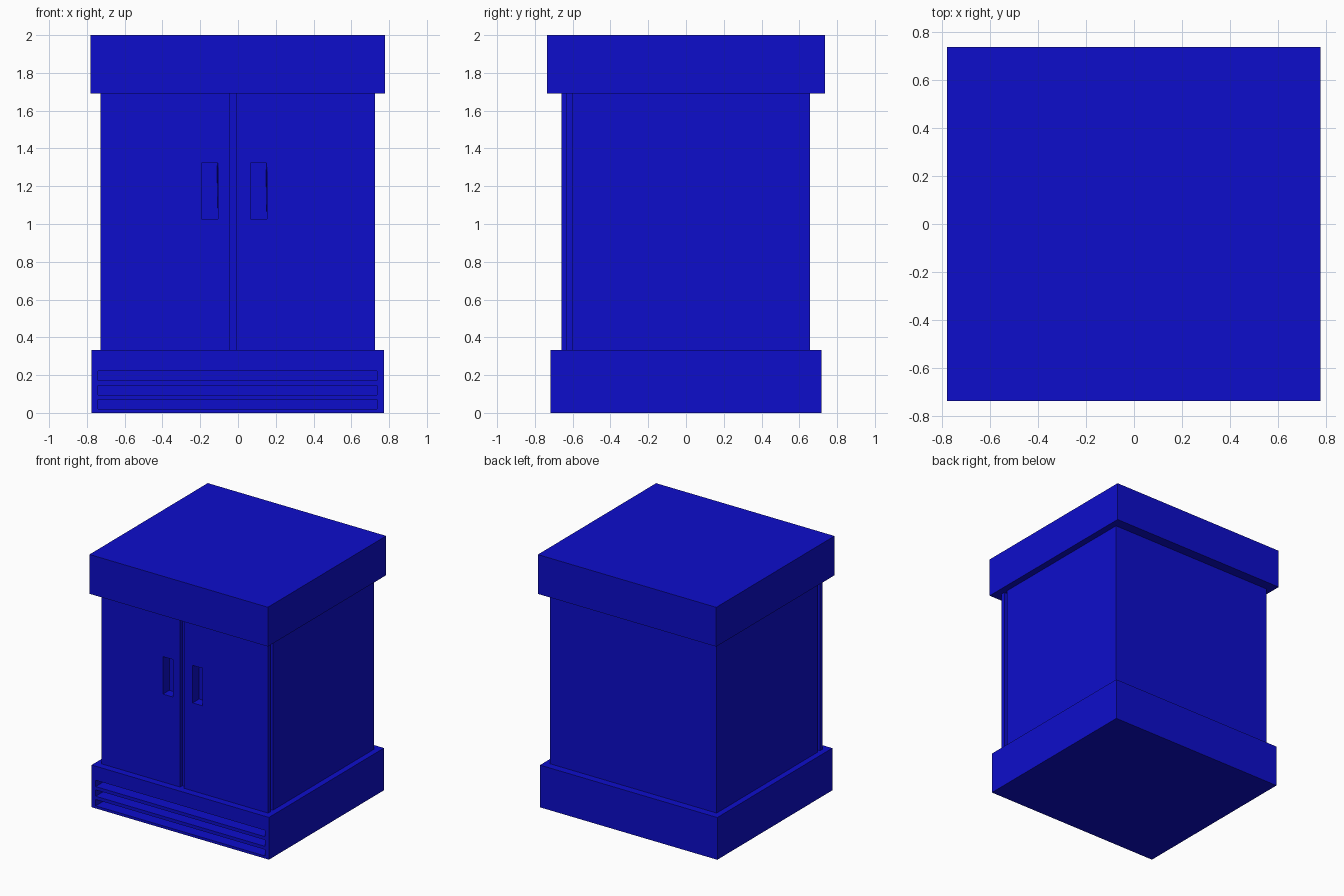
import bpy, bmesh

if "Cube" in bpy.data.objects:
    bpy.data.objects.remove(bpy.data.objects["Cube"])

blue = bpy.data.materials.new("blue_paint")
blue.diffuse_color = (0.004, 0.004, 0.6, 1)
blue.use_nodes = True
blue.node_tree.nodes["Principled BSDF"].inputs["Base Color"].default_value = blue.diffuse_color


def box(name, x, y, z, inset=0.0):
    """Box from (min, max) ranges; inset narrows its back face in x."""
    bm = bmesh.new()
    bmesh.ops.create_cube(bm, size=1)
    for v in bm.verts:
        v.co = [r[0] if c < 0 else r[1] for c, r in zip(v.co, (x, y, z))]
        if inset and v.co.y == max(p.co.y for p in bm.verts):
            v.co.x += inset if v.co.x < sum(x) / 2 else -inset
    me = bpy.data.meshes.new(name)
    bm.to_mesh(me)
    bm.free()
    ob = bpy.data.objects.new(name, me)
    bpy.context.collection.objects.link(ob)
    me.materials.append(blue)
    return ob


def cut(target, cutters):
    for c in cutters:
        c.hide_render = True
        m = target.modifiers.new("recess", 'BOOLEAN')
        m.operation = 'DIFFERENCE'
        m.solver = 'EXACT'
        m.object = c
    bpy.context.view_layer.objects.active = target
    for m in list(target.modifiers):
        bpy.ops.object.modifier_apply(modifier=m.name)


# Top slab and main body
box("top_slab", (-0.78, 0.777), (-0.737, 0.737), (1.69, 2.0))
body = box("cabinet_body", (-0.728, 0.725), (-0.60, 0.657), (0.333, 1.69))
# Inset frame that leaves a groove behind the doors
frame = box("door_frame", (-0.70, 0.697), (-0.63, -0.60), (0.333, 1.69))

# Doors, with a gap between them
left_door = box("left_door", (-0.728, -0.043), (-0.66, -0.63), (0.333, 1.69))
right_door = box("right_door", (-0.007, 0.725), (-0.66, -0.63), (0.333, 1.69))

# Recessed handle pockets through door, frame and body
pockets = [box("pocket_cutter", (x, x + 0.087), (-0.68, -0.58), (1.026, 1.322), 0.006)
           for x in (-0.193, 0.066)]
cut(left_door, pockets[:1])
cut(right_door, pockets[1:])
cut(frame, pockets)
cut(body, pockets)

# Plinth with three vent slots on the front
plinth = box("plinth", (-0.775, 0.772), (-0.717, 0.717), (0, 0.333))
slots = [box("slot_cutter", (-0.74, 0.737), (-0.8, -0.62), (z, z + 0.05))
         for z in (0.02, 0.096, 0.172)]
cut(plinth, slots)

for c in pockets + slots:
    bpy.data.objects.remove(c)
